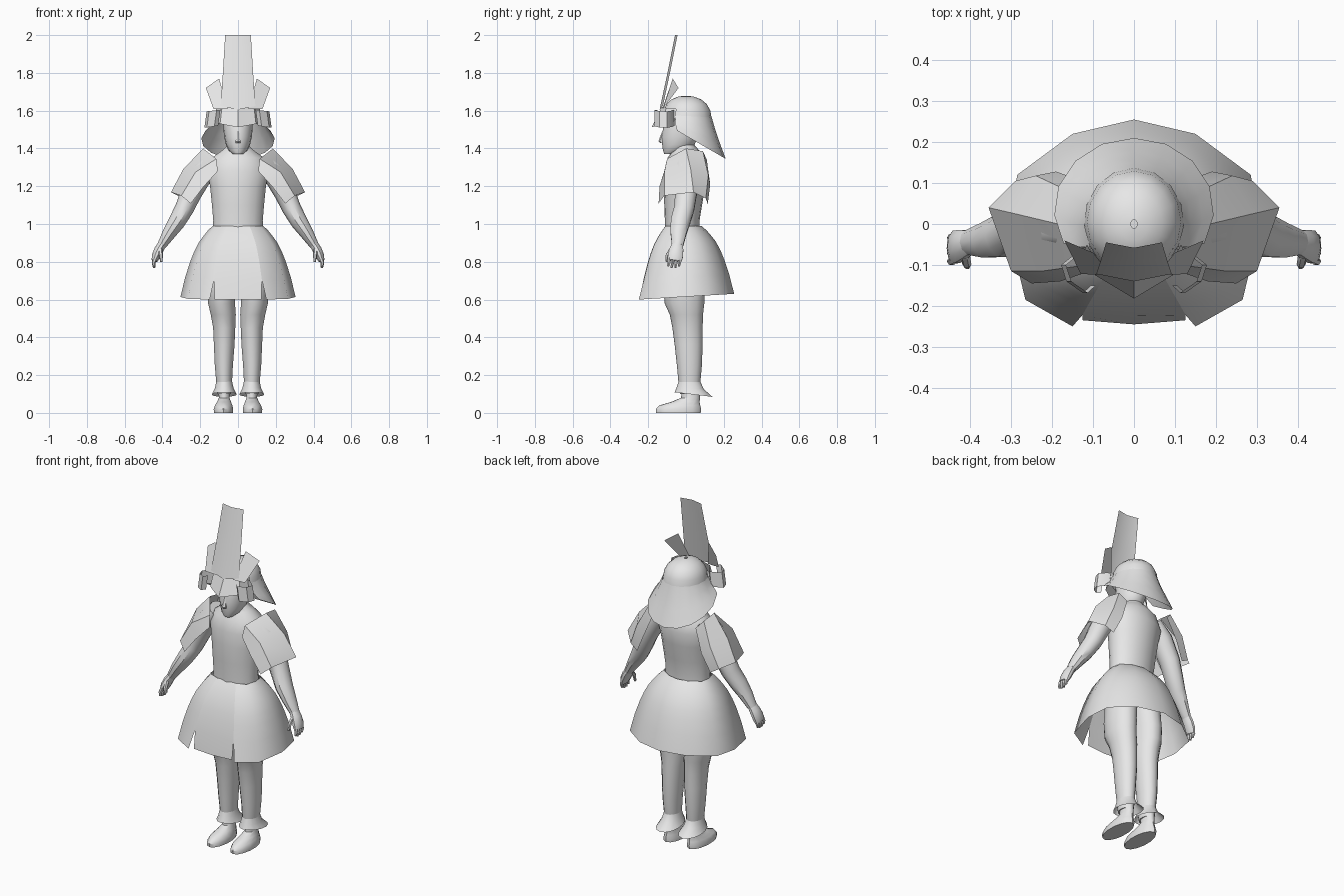
import bpy, math
from mathutils import Vector

mat = bpy.data.materials.new("plain_grey")
mat.diffuse_color = (0.8, 0.8, 0.8, 1)


def loft(name, rows, closed=True, caps=True, mirror=False, angle=40):
    """Bridge equal rows of points into a surface."""
    n = len(rows[0])
    verts = [tuple(p) for r in rows for p in r]
    faces = []
    for i in range(len(rows) - 1):
        for j in range(n if closed else n - 1):
            k = (j + 1) % n
            faces.append((i * n + j, i * n + k, (i + 1) * n + k, (i + 1) * n + j))
    if closed and caps:
        faces.append(tuple(range(n))[::-1])
        faces.append(tuple((len(rows) - 1) * n + j for j in range(n)))
    me = bpy.data.meshes.new(name)
    me.from_pydata(verts, [], faces)
    me.materials.append(mat)
    ob = bpy.data.objects.new(name, me)
    bpy.context.collection.objects.link(ob)
    bpy.ops.object.select_all(action='DESELECT')
    ob.select_set(True)
    bpy.context.view_layer.objects.active = ob
    if angle:
        bpy.ops.object.shade_smooth_by_angle(angle=math.radians(angle))
    if mirror:
        ob.modifiers.new("mirror", 'MIRROR').use_clip = False
    return ob


def stack(name, levels, n=14, **kw):
    """Horizontal ellipses: (cx, cy, z, rx, ry), bottom to top."""
    ang = [2 * math.pi * j / n for j in range(n)]
    return loft(name, [[(cx + rx * math.sin(a), cy - ry * math.cos(a), z) for a in ang]
                       for cx, cy, z, rx, ry in levels], **kw)


def limb(name, path, n=10, **kw):
    """Ellipses across a path: (x, y, z, half thickness, half depth)."""
    pts = [Vector(p[:3]) for p in path]
    rows = []
    for i, p in enumerate(path):
        t = (pts[min(i + 1, len(pts) - 1)] - pts[max(i - 1, 0)]).normalized()
        u = Vector((0, 1, 0)).cross(t).normalized()
        v = t.cross(u)
        rows.append([pts[i] + u * p[3] * math.cos(2 * math.pi * j / n)
                     + v * p[4] * math.sin(2 * math.pi * j / n) for j in range(n)])
    return loft(name, rows, **kw)


# Torso and neck
stack("torso", [(0, -.02, .96, .135, .092), (0, -.02, 1.02, .133, .092), (0, -.015, 1.10, .14, .1),
                (0, -.008, 1.20, .15, .11), (0, 0, 1.28, .165, .112), (0, 0, 1.35, .14, .098),
                (0, 0, 1.39, .085, .07), (0, -.01, 1.42, .052, .052), (0, -.02, 1.47, .05, .05)], n=18)

# Head with nose
stack("head", [(0, -.085, 1.37, .026, .03), (0, -.06, 1.39, .05, .062), (0, -.04, 1.42, .064, .086),
               (0, -.035, 1.46, .073, .096), (0, -.03, 1.50, .077, .092), (0, -.02, 1.56, .078, .098),
               (0, -.01, 1.62, .06, .07)], n=16)
stack("nose", [(0, -.126, 1.43, .014, .012), (0, -.13, 1.438, .015, .016),
               (0, -.124, 1.465, .009, .012), (0, -.118, 1.49, .007, .008)], n=6)

# Arms, hands, fingers and thumbs
limb("arm", [(.13, 0, 1.34, .05, .06), (.19, 0, 1.27, .062, .065), (.25, 0, 1.16, .056, .06),
             (.285, -.01, 1.08, .05, .056), (.325, -.03, 1.01, .045, .054), (.365, -.04, .95, .036, .044),
             (.405, -.045, .885, .024, .031)], mirror=True)
limb("palm", [(.40, -.045, .895, .022, .03), (.418, -.05, .865, .025, .038),
              (.434, -.056, .83, .023, .042), (.442, -.06, .805, .016, .038)], mirror=True)
for k in range(4):
    y = -.088 + k * .019
    limb("finger", [(.436, y, .825, .011, .0105), (.447, y - .003, .795, .01, .0095),
                    (.444, y - .007, .768 + .008 * (k in (0, 3)), .006, .006)], n=6, mirror=True)
limb("thumb", [(.412, -.078, .865, .012, .012), (.408, -.098, .835, .011, .011),
               (.406, -.104, .80, .006, .007)], n=6, mirror=True)

# Trousers, flared cuffs and feet
stack("leg", [(.073, .018, .10, .036, .05), (.073, .018, .15, .042, .057), (.075, .018, .25, .049, .066),
              (.073, .014, .36, .056, .074), (.073, .008, .45, .06, .08), (.078, .002, .52, .068, .088),
              (.087, -.008, .58, .073, .105), (.088, -.01, .66, .075, .11),
              (.08, -.01, .80, .078, .10), (.07, -.01, .92, .07, .085)], mirror=True)
ring = [2 * math.pi * j / 14 for j in range(14)]
loft("cuff", [[(.073 + rx * math.sin(a), cy - ry * math.cos(a), z + tilt * math.cos(a)) for a in ring]
              for z, rx, ry, cy, tilt in ((.165, .043, .058, .018, 0), (.13, .051, .072, .022, .004),
                                          (.097, .067, .10, .04, .012))], caps=False, mirror=True)
stack("foot", [(.077, -.04, 0, .052, .118), (.077, -.04, .02, .053, .12), (.076, -.033, .04, .047, .108),
               (.074, -.003, .058, .038, .075), (.073, .024, .08, .029, .05),
               (.073, .024, .13, .032, .046)], mirror=True)

# Skirt: wide back sheet and a front flap parted by slits
LEVELS = ((.99, 0), (.965, .15), (.94, .27), (.90, .44), (.85, .585), (.80, .70), (.72, .85), (.615, 1))


def skirt(name, outline, edges):
    rows = []
    for z, s in LEVELS:
        row = []
        for j, (x, y) in enumerate(outline):
            if s < 1 and j in edges:
                x, y = math.copysign(.1375, x), -.2425
            row.append((x * (.44 + .56 * s), y * (.38 + .62 * s) - .015 * (1 - s), z + .06 * y * s))
        rows.append(row)
    loft(name, rows, closed=False, angle=50)


half = [(.15, -.25), (.265, -.185), (.305, -.02), (.285, .12), (.15, .22)]
skirt("skirt_back", half + [(0, .255)] + [(-x, y) for x, y in half[::-1]], (0, 10))
skirt("skirt_front", [(-.125, -.235), (0, -.245), (.125, -.235)], (0, 2))

# Shoulder guards: curved plates, front to back
loft("shoulder_guard", [
    [(.107, -.115, 1.28), (.115, -.10, 1.345), (.185, 0, 1.40), (.18, .09, 1.385), (.14, .11, 1.34)],
    [(.18, -.14, 1.20), (.225, -.115, 1.275), (.29, .025, 1.29), (.24, .118, 1.26), (.19, .128, 1.21)],
    [(.25, -.145, 1.108), (.30, -.115, 1.15), (.355, .04, 1.168), (.29, .105, 1.135), (.24, .115, 1.105)],
], closed=False, mirror=True, angle=30)

# Helmet bowl
stack("helmet_bowl", [(0, .005, 1.55, .122, .132), (0, .005, 1.60, .115, .124), (0, .004, 1.635, .098, .106),
                      (0, .002, 1.66, .07, .078), (0, 0, 1.675, .035, .04), (0, 0, 1.678, .008, .01)],
      n=16, caps=False)

# Neck guard flaring down at the back
rows = []
for rx, ry, cy, zb, slope in ((.121, .131, .005, 1.565, .05), (.14, .142, .01, 1.51, .15),
                              (.168, .157, .02, 1.435, .36), (.195, .175, .035, 1.345, .58)):
    row = []
    for j in range(11):
        a = math.radians(-28 + 236 * j / 10)
        y = cy + ry * math.sin(a)
        row.append((rx * math.cos(a), y, zb + (cy + ry - y) * slope))
    rows.append(row)
loft("neck_guard", rows, closed=False, angle=50)

# Brow plate
loft("brow_plate", [
    [(-.115, -.05, 1.61), (-.085, -.105, 1.615), (0, -.128, 1.62), (.085, -.105, 1.615), (.115, -.05, 1.61)],
    [(-.12, -.06, 1.54), (-.095, -.125, 1.53), (0, -.182, 1.512), (.095, -.125, 1.53), (.12, -.06, 1.54)],
], closed=False)

# Curled side wings of the helmet
plan = [(.105, -.06), (.14, -.07), (.178, -.10), (.165, -.14), (.125, -.168), (.105, -.15)]
loft("side_wing", [[(x - .012, y, 1.605 - .12 * (x - .105)) for x, y in plan],
                   [(x, y, 1.515 - .15 * (x - .14)) for x, y in plan]],
     closed=False, mirror=True, angle=30)

# Tall front crest, slightly folded down the middle
loft("crest", [
    [(-.068, -.045, 2.0), (0, -.058, 2.0), (.068, -.045, 2.0)],
    [(-.08, -.085, 1.80), (0, -.098, 1.80), (.08, -.085, 1.80)],
    [(-.092, -.122, 1.625), (0, -.14, 1.605), (.092, -.122, 1.625)],
], closed=False)

# Short angled crest plates beside it
loft("side_crest", [[(.10, -.07, 1.77), (.17, -.04, 1.72)], [(.055, -.125, 1.61), (.13, -.122, 1.61)]],
     closed=False, mirror=True, angle=0)
